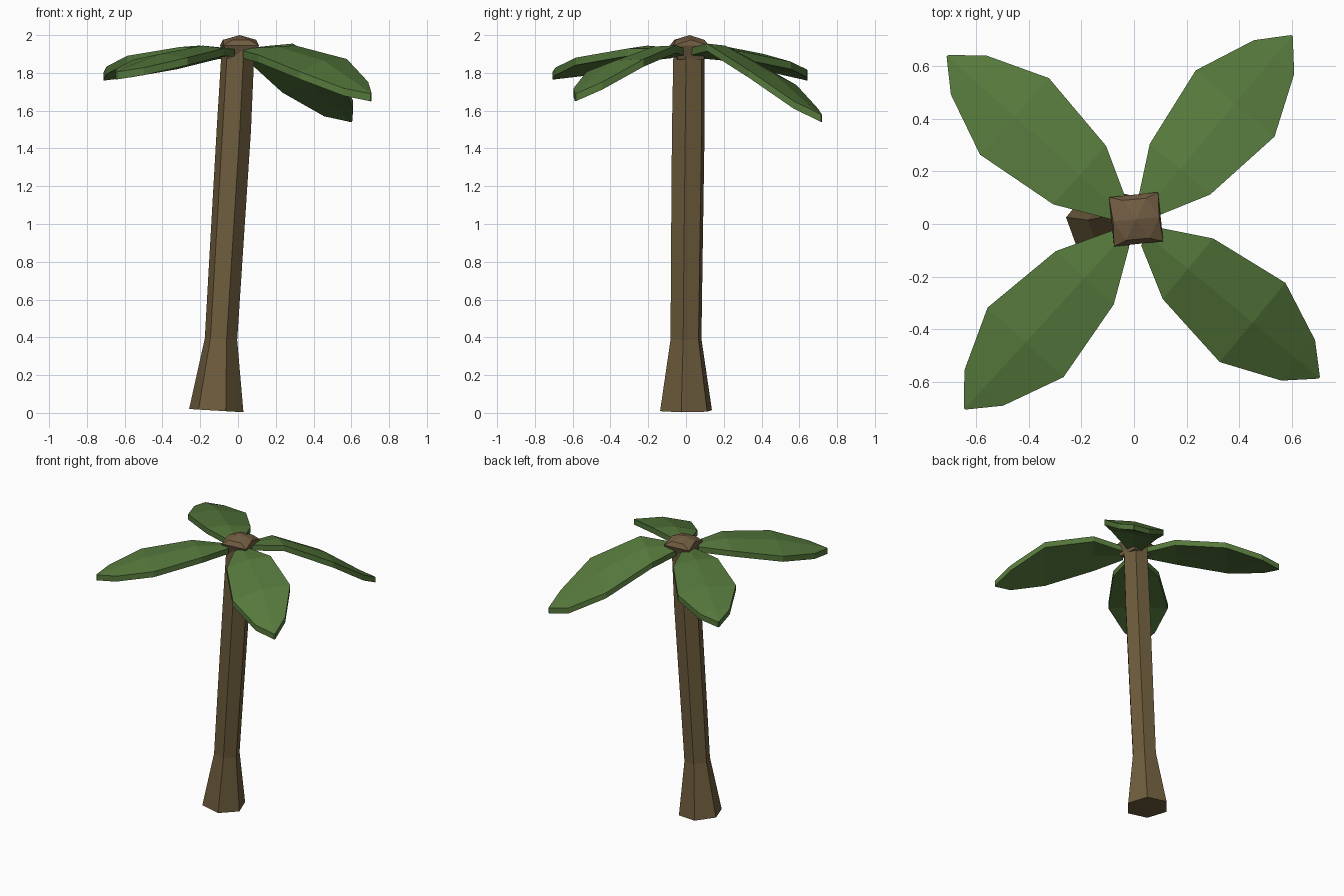
import bpy, bmesh, math
from mathutils import Vector

if "Cube" in bpy.data.objects:
    bpy.data.objects.remove(bpy.data.objects["Cube"])


def material(name, rgb):
    m = bpy.data.materials.new(name)
    m.diffuse_color = (*rgb, 1)
    m.use_nodes = True
    m.node_tree.nodes["Principled BSDF"].inputs["Base Color"].default_value = m.diffuse_color
    return m


bark = material("brown bark", (0.155, 0.108, 0.046))
crown_brown = material("warm brown crown", (0.165, 0.107, 0.054))
leaf_green = material("leaf green", (0.092, 0.19, 0.045))


def finish(bm, name, mat):
    bmesh.ops.recalc_face_normals(bm, faces=bm.faces)
    me = bpy.data.meshes.new(name)
    bm.to_mesh(me)
    bm.free()
    me.materials.append(mat)
    ob = bpy.data.objects.new(name, me)
    bpy.context.collection.objects.link(ob)
    return ob


def loft(bm, rings):
    """Skin closed rings of equal size and cap both ends."""
    rings = [[bm.verts.new(p) for p in r] for r in rings]
    n = len(rings[0])
    for a, b in zip(rings, rings[1:]):
        for i in range(n):
            j = (i + 1) % n
            bm.faces.new((a[i], a[j], b[j], b[i]))
    bm.faces.new(rings[0])
    bm.faces.new(rings[-1])


# Trunk: leaning hexagonal column with flared foot (x, y, z, radius)
stations = [(-0.115, 0, 0.012, 0.146), (-0.09, 0, 0.39, 0.087),
            (-0.065, 0.004, 0.8, 0.089), (-0.022, 0.012, 1.5, 0.092),
            (0.0, 0.016, 1.92, 0.088)]
rings = []
for x, y, z, r in stations:
    ring = []
    for k in range(6):
        a = math.radians(-10 + 60 * k)
        dx = r * math.cos(a)
        ring.append((x + dx, y + r * math.sin(a), z - 0.06 * dx))
    rings.append(ring)
bm = bmesh.new()
loft(bm, rings)
finish(bm, "trunk", bark)

# Crown knob: faceted block with a squarish waist and rounded top
bm = bmesh.new()
for n, r, z, turn in ((4, 0.095, 1.87, 51), (4, 0.133, 1.945, 51),
                      (6, 0.088, 1.975, 5), (1, 0.0, 2.0, 0)):
    for k in range(n):
        a = math.radians(turn + 360 * k / n)
        bm.verts.new((0.008 + r * math.cos(a), 0.018 + r * math.sin(a), z))
bmesh.ops.convex_hull(bm, input=bm.verts)
finish(bm, "crown_knob", crown_brown)

# Leaves: one shared outline (distance, half width), own droop and roll
outline = [(0.075, 0.045), (0.275, 0.15), (0.605, 0.196), (0.838, 0.1), (0.945, 0.004)]
leaves = {
    "back_right_leaf": (50, 0.99, -0.2, (1.885, 1.885, 1.735, 1.59, 1.54)),
    "back_left_leaf": (138, 1.012, 0.08, (1.885, 1.885, 1.835, 1.785, 1.76)),
    "front_left_leaf": (227.5, 1.01, 0.03, (1.885, 1.885, 1.835, 1.785, 1.765)),
    "front_right_leaf": (-39.7, 0.97, 0.17, (1.885, 1.88, 1.8, 1.695, 1.65)),
}
thick = 0.04
for name, (angle, reach, roll, heights) in leaves.items():
    a = math.radians(angle)
    u = Vector((math.cos(a), math.sin(a), 0)) * reach
    v = Vector((-math.sin(a), math.cos(a), 0))
    rings = []
    for i, ((d, w), z) in enumerate(zip(outline, heights)):
        ridge = 0.13 * w
        mid = u * d + Vector((0, 0, z))
        side = v * w + Vector((0, 0, roll * w))
        up = Vector((0, 0, thick))
        rise = Vector((0, 0, ridge))
        rings.append([mid - side, mid + rise * 0.4, mid + side,
                      mid + side + up, mid + up + rise, mid - side + up])
    bm = bmesh.new()
    loft(bm, rings)
    finish(bm, name, leaf_green)
